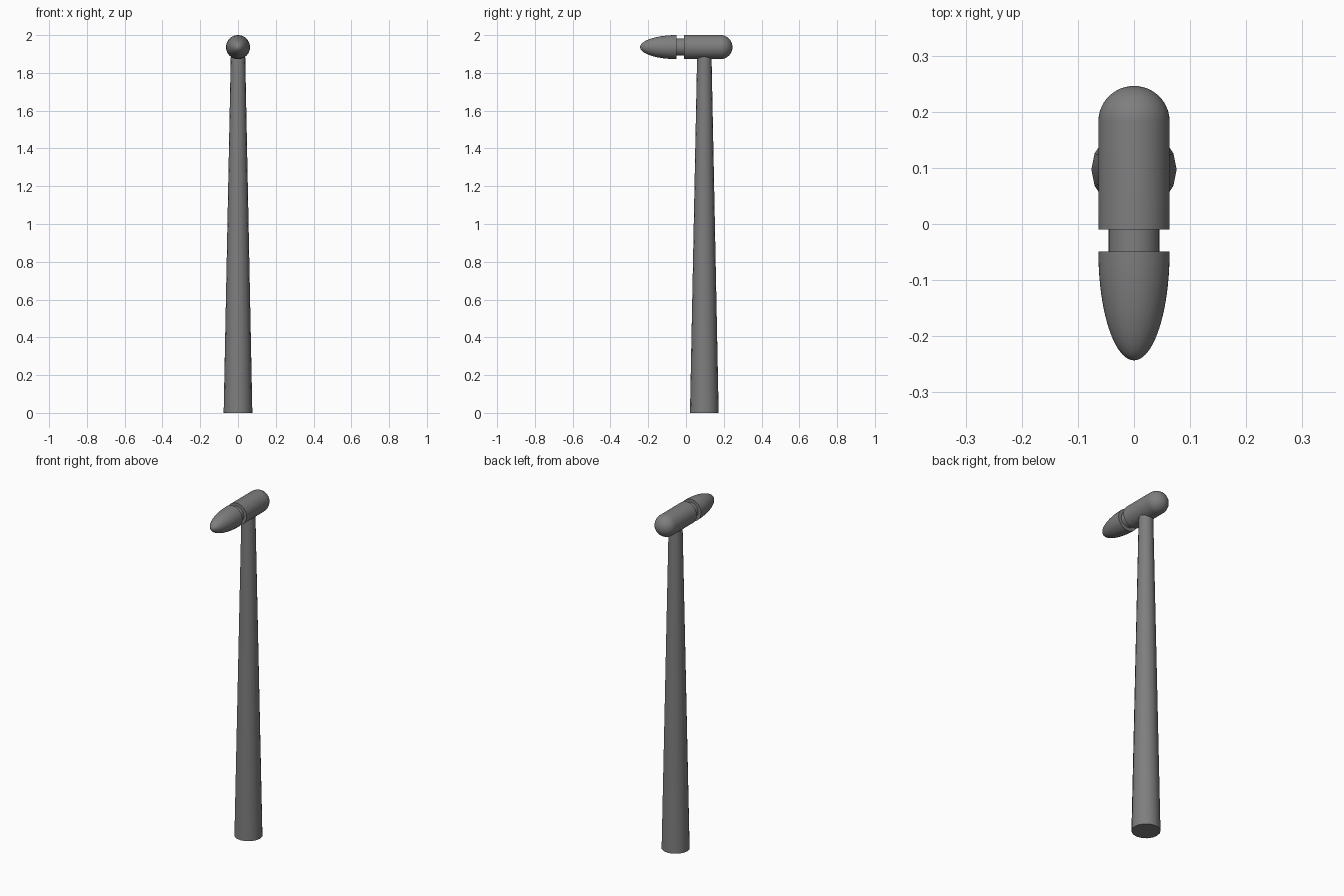
import bpy, bmesh, math

cube = bpy.data.objects.get("Cube")
if cube:
    bpy.data.objects.remove(cube, do_unlink=True)

gray = bpy.data.materials.new("mid gray")
gray.use_nodes = True
COLOR = (0.21, 0.21, 0.21, 1)
gray.diffuse_color = COLOR
gray.node_tree.nodes["Principled BSDF"].inputs["Base Color"].default_value = COLOR


def lathe(name, profile, sides, location, rotation=(0, 0, 0)):
    """Revolve (radius, height) points around the local z axis."""
    bm = bmesh.new()
    rings = []
    for r, h in profile:
        if r < 1e-5:
            rings.append([bm.verts.new((0, 0, h))])
        else:
            angles = [2 * math.pi * i / sides for i in range(sides)]
            rings.append([bm.verts.new((r * math.cos(a), r * math.sin(a), h)) for a in angles])
    for low, high in zip(rings, rings[1:]):
        for i in range(sides):
            j = (i + 1) % sides
            if len(low) == 1:
                bm.faces.new((low[0], high[j], high[i]))
            elif len(high) == 1:
                bm.faces.new((low[i], low[j], high[0]))
            else:
                bm.faces.new((low[i], low[j], high[j], high[i]))
    for ring in (rings[0], rings[-1]):
        if len(ring) > 1:
            bm.faces.new(ring)
    bmesh.ops.recalc_face_normals(bm, faces=bm.faces)
    mesh = bpy.data.meshes.new(name)
    bm.to_mesh(mesh)
    bm.free()
    mesh.materials.append(gray)
    obj = bpy.data.objects.new(name, mesh)
    obj.location = location
    obj.rotation_euler = rotation
    bpy.context.collection.objects.link(obj)
    bpy.ops.object.select_all(action='DESELECT')
    obj.select_set(True)
    bpy.context.view_layer.objects.active = obj
    bpy.ops.object.shade_smooth_by_angle(angle=math.radians(35))
    return obj


def dome(radius, start, length, steps):
    """Quarter-ellipse profile from full radius to a closed tip."""
    arc = [math.pi / 2 * i / steps for i in range(steps + 1)]
    return [(radius * math.cos(a), start + length * math.sin(a)) for a in arc]


# Tapered handle, running up into the head
lathe("handle", [(0.076, 0), (0.038, 1.9)], 16, (0, 0.097, 0))

# Head parts share one axis; local z points to the back
R, AXIS_Z = 0.0635, 1.9365
AXIS = dict(location=(0, 0, AXIS_Z), rotation=(-math.pi / 2, 0, 0))
lathe("head_body", [(R, -0.01)] + dome(R, 0.183, 0.063, 12), 48, **AXIS)
lathe("head_neck", [(0.045, -0.055), (0.045, -0.005)], 48, **AXIS)
lathe("head_nose", dome(R, -0.049, -0.194, 20), 48, **AXIS)
